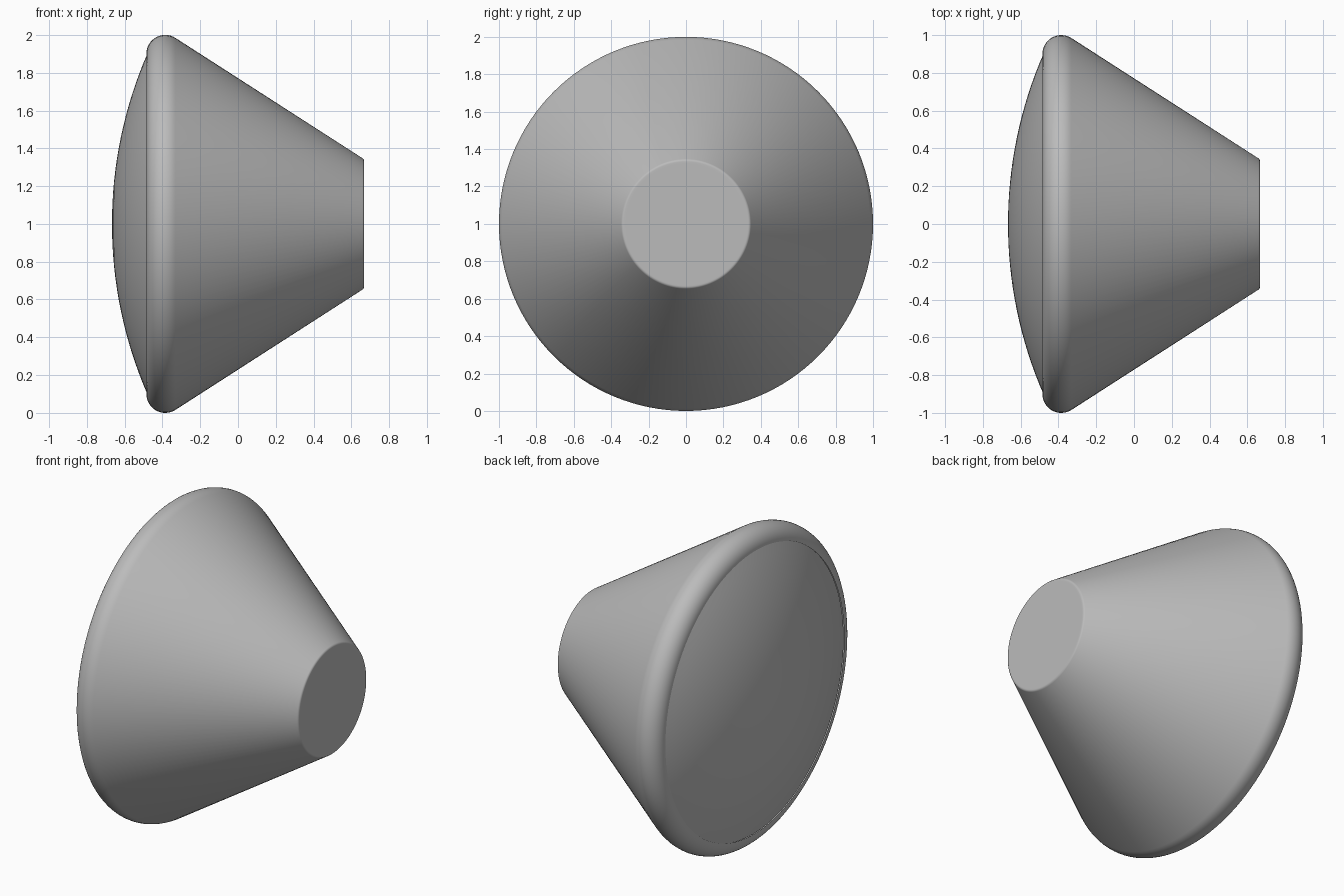
import bpy
import bmesh
from math import sin, cos, asin, pi, radians
from mathutils import Vector, Matrix

cube = bpy.data.objects.get("Cube")
if cube:
    bpy.data.objects.remove(cube, do_unlink=True)

STEPS = 128
AXIS_HEIGHT = 1.0

grey = bpy.data.materials.new("plain grey")
grey.use_nodes = True
colour = (0.5, 0.5, 0.5, 1)
grey.diffuse_color = colour
grey.node_tree.nodes["Principled BSDF"].inputs["Base Color"].default_value = colour


def arc(cx, cr, radius, start, end, count):
    """Points (x, distance from axis) along a circular arc."""
    angles = [start + (end - start) * i / count for i in range(count + 1)]
    return [(cx + radius * cos(a), cr + radius * sin(a)) for a in angles]


def lathe(name, profile):
    """Spin a profile about the horizontal x axis."""
    bm = bmesh.new()
    verts = [bm.verts.new((x, 0, r)) for x, r in profile]
    edges = [bm.edges.new(pair) for pair in zip(verts, verts[1:])]
    bmesh.ops.spin(bm, geom=verts + edges, cent=(0, 0, 0), axis=(1, 0, 0),
                   angle=2 * pi, steps=STEPS)
    bmesh.ops.remove_doubles(bm, verts=bm.verts, dist=0.0001)
    bmesh.ops.recalc_face_normals(bm, faces=bm.faces)
    # Make sure the open shells face outwards
    if sum(f.normal.dot(f.calc_center_median() - Vector((0, 0, 0)))
           for f in bm.faces) < 0:
        bmesh.ops.reverse_faces(bm, faces=bm.faces)
    bmesh.ops.transform(bm, matrix=Matrix.Translation((0, 0, AXIS_HEIGHT)),
                        verts=bm.verts)
    mesh = bpy.data.meshes.new(name)
    bm.to_mesh(mesh)
    bm.free()
    mesh.materials.append(grey)
    obj = bpy.data.objects.new(name, mesh)
    bpy.context.collection.objects.link(obj)
    bpy.ops.object.select_all(action='DESELECT')
    obj.select_set(True)
    bpy.context.view_layer.objects.active = obj
    bpy.ops.object.shade_smooth_by_angle(angle=radians(30))
    return obj


# Cone body: rounded rim, straight taper, softened edge and flat end
slope = radians(57.5)
rim = arc(-0.385, 0.9, 0.1, pi, slope, 16)
end_edge = arc(0.65, 0.333, 0.017, slope, 0, 5)
lathe("cone_body", rim + end_edge + [(0.667, 0.325), (0.667, 0)])

# Shallow domed cover on the wide end
dome_radius = 2.26
half_angle = asin(0.902 / dome_radius)
dome = arc(dome_radius - 0.667, 0, dome_radius, pi, pi - half_angle, 16)
dome[0] = (-0.667, 0)
lathe("domed_cover", dome)
